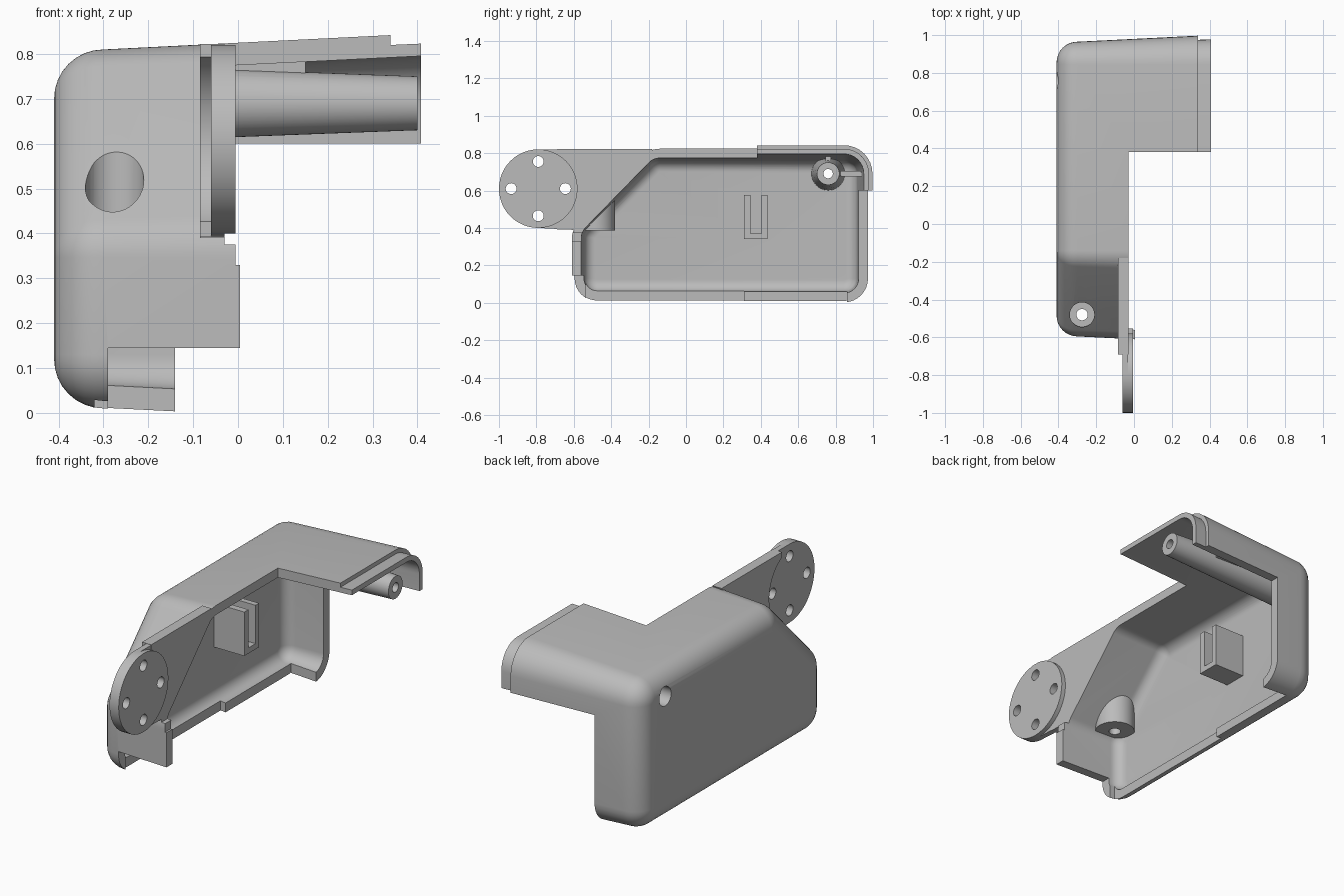
import bpy, bmesh, math
from mathutils import Matrix, Vector

if "Cube" in bpy.data.objects:
    bpy.data.objects.remove(bpy.data.objects["Cube"])

grey = bpy.data.materials.new("light_grey")
grey.diffuse_color = (0.5, 0.5, 0.5, 1)
grey.use_nodes = True
grey.node_tree.nodes["Principled BSDF"].inputs["Base Color"].default_value = grey.diffuse_color


def make(name, bm):
    bmesh.ops.recalc_face_normals(bm, faces=bm.faces)
    me = bpy.data.meshes.new(name)
    bm.to_mesh(me)
    bm.free()
    ob = bpy.data.objects.new(name, me)
    bpy.context.collection.objects.link(ob)
    me.materials.append(grey)
    return ob


def loft(name, rings):
    bm = bmesh.new()
    vs = [[bm.verts.new(p) for p in ring] for ring in rings]
    for a, b in zip(vs, vs[1:]):
        for i in range(len(a)):
            j = (i + 1) % len(a)
            bm.faces.new((a[i], a[j], b[j], b[i]))
    bm.faces.new(vs[0])
    bm.faces.new(vs[-1])
    return make(name, bm)


def prism(name, pts, x0, x1):
    return loft(name, [[(x, y, z) for y, z in pts] for x in (x0, x1)])


def box(name, x0, x1, y0, y1, z0, z1):
    return prism(name, [(y0, z0), (y1, z0), (y1, z1), (y0, z1)], x0, x1)


def cyl(name, axis, a, b, c0, c1, r0, r1=None):
    """Cylinder along x (a, b = y, z) or along z (a, b = x, y)."""
    mid = (c0 + c1) / 2
    if axis == 'X':
        m = Matrix.Translation((mid, a, b)) @ Matrix.Rotation(math.pi / 2, 4, 'Y')
    else:
        m = Matrix.Translation((a, b, mid))
    bm = bmesh.new()
    bmesh.ops.create_cone(bm, cap_ends=True, segments=48, radius1=r0,
                          radius2=r0 if r1 is None else r1, depth=c1 - c0, matrix=m)
    return make(name, bm)


def cut(ob, *cutters):
    for c in cutters:
        mod = ob.modifiers.new("cut", 'BOOLEAN')
        mod.operation, mod.solver, mod.object = 'DIFFERENCE', 'EXACT', c
        bpy.context.view_layer.update()
        dg = bpy.context.evaluated_depsgraph_get()
        me = bpy.data.meshes.new_from_object(ob.evaluated_get(dg))
        ob.modifiers.clear()
        ob.data = me
        bpy.data.objects.remove(c)
    return ob


# Rounded side outline (y, z), grown or shrunk by off
CORNERS = [Vector(p) for p in
           ((-0.595, 0.01), (0.965, 0.01), (0.965, 0.81), (-0.19, 0.81), (-0.595, 0.395))]
R = 0.12


def outline(x, off):
    pts = []
    for i, v in enumerate(CORNERS):
        d1 = (v - CORNERS[i - 1]).normalized()
        d2 = (CORNERS[(i + 1) % 5] - v).normalized()
        n1, n2 = Vector((d1.y, -d1.x)), Vector((d2.y, -d2.x))
        centre = v - R * (n1 + n2) / (1 + n1.dot(n2))
        a1, turn = math.atan2(n1.y, n1.x), math.acos(n1.dot(n2))
        for k in range(9):
            a = a1 + turn * k / 8
            p = centre + (R + off) * Vector((math.cos(a), math.sin(a)))
            pts.append((x, p.x, p.y))
    return pts


def drafted(name, base, fillet, ends):
    arc = [math.pi / 2 * k / 8 for k in range(8, -1, -1)]
    rings = [outline(-0.3 - fillet * math.sin(t), base - fillet * (1 - math.cos(t))) for t in arc]
    return loft(name, rings + [outline(x, base + off) for x, off in ends])


# Drafted outer body with a stepped lip, and the cavity inside it
shell = drafted("cover_shell", 0, 0.11, [(0.34, 0.032), (0.34, 0.010), (0.408, 0.013)])
cavity = drafted("cavity", -0.05, 0.06, [(0.5, 0.04)])

# Features left standing in the cavity: vertical boss, screw tube, ribs, clip
cut(cavity,
    cyl("boss", 'Z', -0.275, -0.48, 0.385, 0.75, 0.1),
    cyl("tube", 'X', 0.76, 0.69, -0.39, 0.4, 0.09, 0.06),
    box("back_rib", -0.39, 0.15, 0.78, 1.05, 0.675, 0.705),
    box("top_rib", -0.39, 0.15, 0.745, 0.775, 0.71, 0.9),
    prism("clip", [(0.31, 0.34), (0.435, 0.34), (0.435, 0.575), (0.405, 0.575),
                   (0.405, 0.37), (0.345, 0.37), (0.345, 0.575), (0.31, 0.575)], -0.39, -0.18))
cut(shell, cavity)

# Trim the open rim to its different depths
cut(shell,
    box("trim_back", -0.14, 0.6, 0.85, 1.2, -0.2, 0.6),
    box("trim_base_back", -0.29, 0.6, 0.3, 0.86, -0.2, 0.2),
    box("trim_base_front", -0.32, 0.6, -0.535, 0.31, -0.2, 0.12),
    box("trim_front_low", -0.29, 0.6, -0.8, -0.5, -0.2, 0.145),
    box("trim_side", 0.004, 0.6, -0.9, 0.38, -0.2, 1.1),
    box("trim_front_step", -0.006, 0.6, -0.9, -0.4, 0.33, 1.1),
    box("trim_top", -0.03, 0.6, -0.9, 0.38, 0.375, 1.1))

# Screw holes with counterbores
cut(shell,
    cyl("slope_bore", 'Z', -0.275, -0.48, 0.43, 1.0, 0.065),
    cyl("slope_hole", 'Z', -0.275, -0.48, 0.3, 0.5, 0.03),
    cyl("tube_bore", 'X', 0.76, 0.69, -0.6, 0.3, 0.05),
    cyl("tube_hole", 'X', 0.76, 0.69, 0.2, 0.6, 0.025))

# Mounting plate in the corner beside the slope, thinner around the disc
DY, DZ = -0.79, 0.61
slope = [(-0.18, 0.822), (-0.19, 0.785), (-0.575, 0.395), (-0.6, 0.39)]
thick = prism("mounting_plate", [(-0.69, 0.822)] + slope + [(-0.69, 0.392)], -0.085, -0.03)
cut(thick, cyl("disc_clearance", 'X', DY, DZ, -0.2, 0.1, 0.209))
thin = prism("plate_edge", [(DY, 0.82)] + slope + [(DY, 0.40)], -0.06, -0.0305)
cut(thin, cyl("disc_clearance", 'X', DY, DZ, -0.2, 0.1, 0.2))

# Round mounting disc with four holes
disc = cyl("mounting_disc", 'X', DY, DZ, -0.06, -0.006, 0.21)
for dy, dz in ((0.145, 0), (-0.145, 0), (0, 0.145), (0, -0.145)):
    cut(disc, cyl("disc_hole", 'X', DY + dy, DZ + dz, -0.2, 0.1, 0.029))

# Smooth the curves, keep the edges
for ob in (shell, thick, thin, disc):
    bpy.ops.object.select_all(action='DESELECT')
    ob.select_set(True)
    bpy.context.view_layer.objects.active = ob
    bpy.ops.object.shade_smooth_by_angle(angle=math.radians(30))
